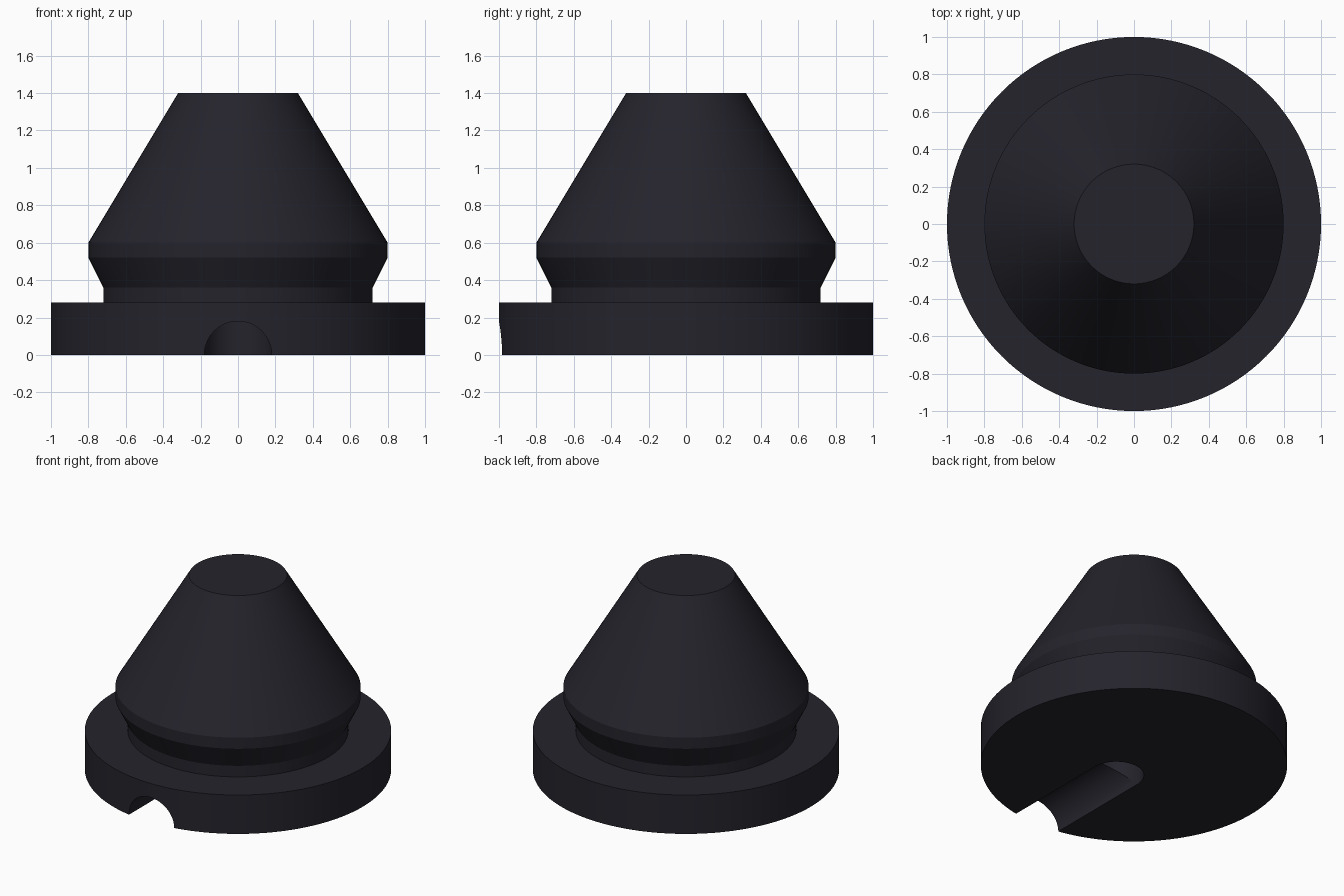
import bpy, bmesh, math
from mathutils import Matrix, Vector

cube = bpy.data.objects.get("Cube")
if cube:
    bpy.data.objects.remove(cube, do_unlink=True)

SEGMENTS = 128

# Dark rubber colour
rubber = bpy.data.materials.new("dark_rubber")
rubber.use_nodes = True
colour = (0.018, 0.017, 0.025, 1)
rubber.diffuse_color = colour
shader = rubber.node_tree.nodes["Principled BSDF"]
shader.inputs["Base Color"].default_value = colour
shader.inputs["Roughness"].default_value = 0.8


def add_object(name, bm):
    bmesh.ops.recalc_face_normals(bm, faces=bm.faces)
    mesh = bpy.data.meshes.new(name)
    bm.to_mesh(mesh)
    bm.free()
    mesh.materials.append(rubber)
    obj = bpy.data.objects.new(name, mesh)
    bpy.context.collection.objects.link(obj)
    return obj


def lathe(name, profile):
    """Revolve (radius, height) points around z and cap both ends."""
    bm = bmesh.new()
    rings = []
    for r, z in profile:
        angles = [2 * math.pi * i / SEGMENTS for i in range(SEGMENTS)]
        rings.append([bm.verts.new((r * math.cos(a), r * math.sin(a), z)) for a in angles])
    for low, high in zip(rings, rings[1:]):
        for i in range(SEGMENTS):
            j = (i + 1) % SEGMENTS
            bm.faces.new((low[i], low[j], high[j], high[i]))
    bm.faces.new(rings[0])
    bm.faces.new(rings[-1])
    return add_object(name, bm)


def cylinder_cutter(name, radius, start, end):
    """Closed cylinder between two points."""
    start, end = Vector(start), Vector(end)
    axis = end - start
    turn = axis.to_track_quat('Z', 'Y').to_matrix().to_4x4()
    half_step = Matrix.Rotation(math.pi / 64, 4, 'Z')
    bm = bmesh.new()
    bmesh.ops.create_cone(bm, cap_ends=True, segments=64, radius1=radius, radius2=radius,
                          depth=axis.length,
                          matrix=Matrix.Translation((start + end) / 2) @ turn @ half_step)
    obj = add_object(name, bm)
    obj.hide_render = True
    return obj


# Flange, neck, retaining lip and tapered nose in one turned body
bumper = lathe("bumper_body", [(1, 0), (1, 0.28), (0.72, 0.28), (0.72, 0.36),
                               (0.8, 0.52), (0.8, 0.6), (0.32, 1.4)])

# Underside channel with a round pocket at its inner end
channel_radius = 0.18
pocket_y = -0.18
cutters = [
    cylinder_cutter("channel_cutter", channel_radius, (0, -1.2, 0), (0, pocket_y, 0)),
    cylinder_cutter("pocket_cutter", channel_radius, (0, pocket_y, -0.3), (0, pocket_y, 0.21)),
]
bpy.context.view_layer.objects.active = bumper
bumper.select_set(True)
for cutter in cutters:
    cut = bumper.modifiers.new(cutter.name, 'BOOLEAN')
    cut.operation = 'DIFFERENCE'
    cut.solver = 'EXACT'
    cut.object = cutter
    bpy.ops.object.modifier_apply(modifier=cut.name)
for cutter in cutters:
    bpy.data.objects.remove(cutter, do_unlink=True)

# Smooth round walls, crisp rims
bpy.ops.object.shade_smooth_by_angle(angle=math.radians(20))
